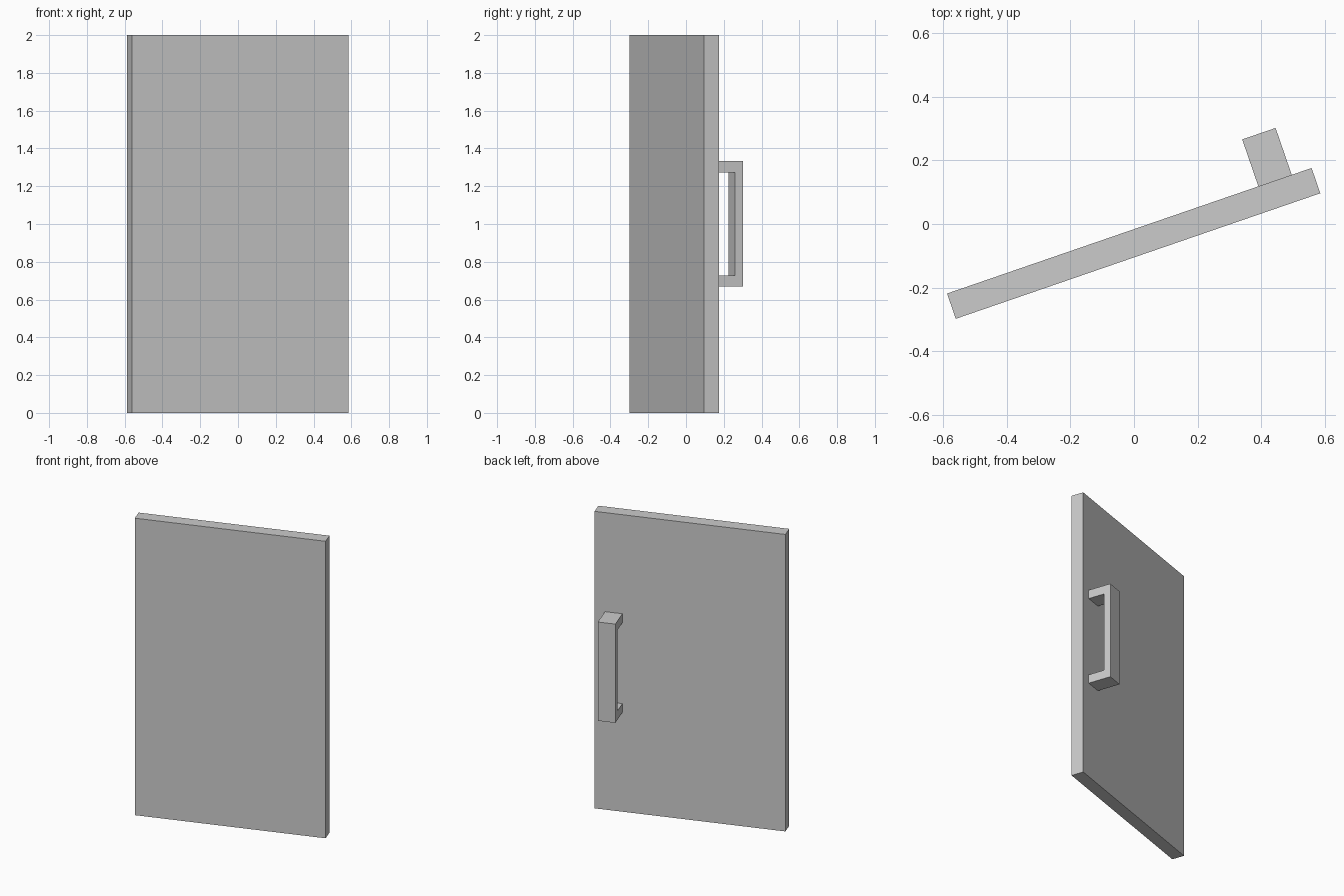
import bpy, bmesh
from math import radians
from mathutils import Matrix

if "Cube" in bpy.data.objects:
    bpy.data.objects.remove(bpy.data.objects["Cube"])

# Shared placement: the door stands swung open by 19 degrees
SWING = Matrix.Translation((-0.001, -0.061, 0)) @ Matrix.Rotation(radians(19), 4, 'Z')


def extrude_profile(name, profile, x0, x1):
    """Extrude a (y, z) outline along local x, then swing it into place."""
    bm = bmesh.new()
    face = bm.faces.new([bm.verts.new((x0, y, z)) for y, z in profile])
    result = bmesh.ops.extrude_face_region(bm, geom=[face])
    verts = [g for g in result["geom"] if isinstance(g, bmesh.types.BMVert)]
    bmesh.ops.translate(bm, verts=verts, vec=(x1 - x0, 0, 0))
    bmesh.ops.recalc_face_normals(bm, faces=bm.faces)
    bm.transform(SWING)
    mesh = bpy.data.meshes.new(name)
    bm.to_mesh(mesh)
    bm.free()
    obj = bpy.data.objects.new(name, mesh)
    bpy.context.collection.objects.link(obj)
    return obj


# Door panel
half_width, half_thick = 0.606, 0.042
extrude_profile("door_panel",
                [(-half_thick, 0), (half_thick, 0), (half_thick, 2), (-half_thick, 2)],
                -half_width, half_width)

# U-shaped pull handle: two legs and a flat grip on the back face
outer, inner = 0.198, 0.154
bottom, top, leg = 0.668, 1.333, 0.06
extrude_profile("pull_handle",
                [(half_thick, bottom), (outer, bottom), (outer, top), (half_thick, top),
                 (half_thick, top - leg), (inner, top - leg),
                 (inner, bottom + leg), (half_thick, bottom + leg)],
                0.429, 0.540)
